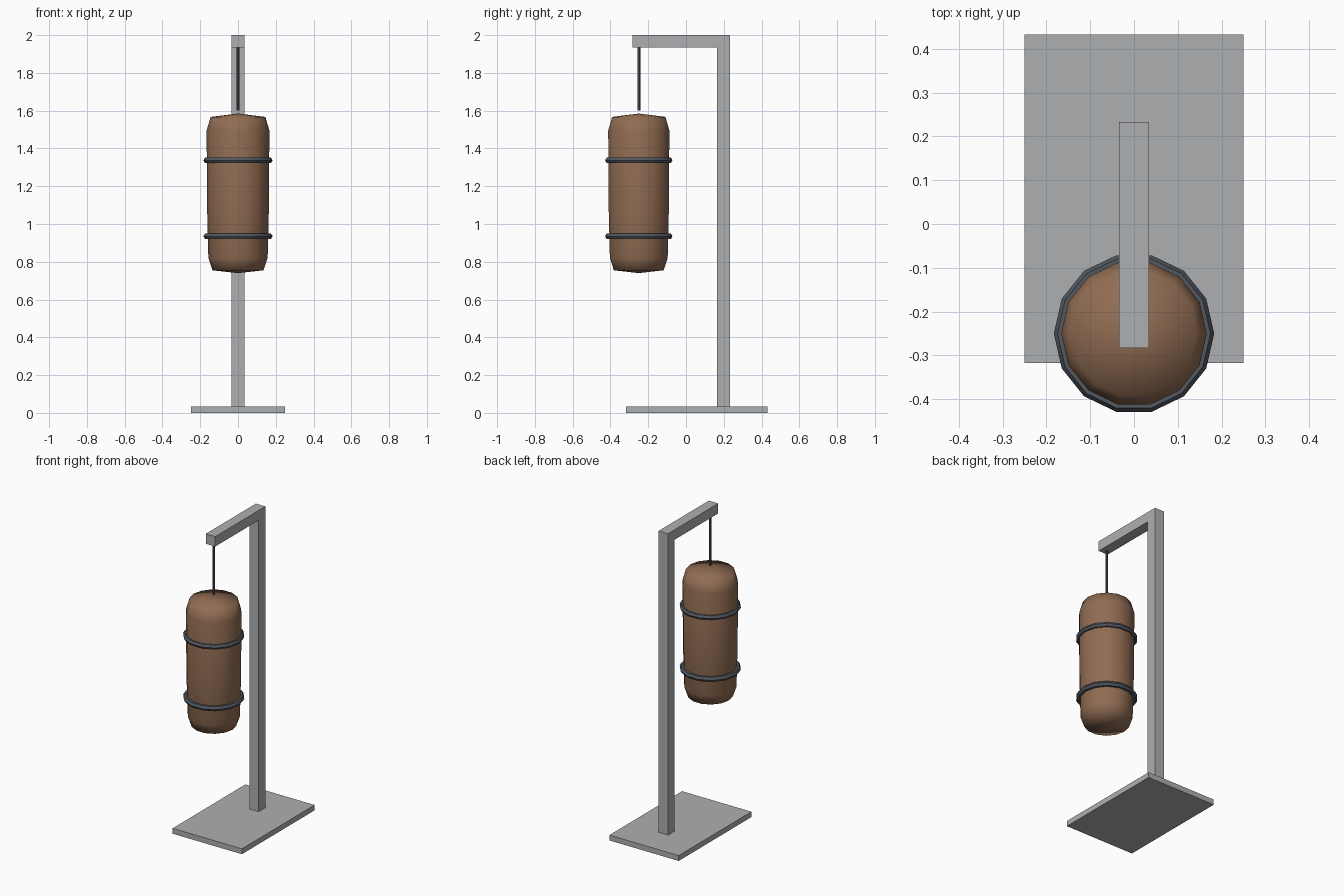
import bpy, bmesh, math
from mathutils import Vector

cube = bpy.data.objects.get("Cube")
if cube:
    bpy.data.objects.remove(cube, do_unlink=True)

SIDES = 14
BAG_Y = -0.25


def material(name, rgb, rough=0.7):
    m = bpy.data.materials.new(name)
    m.use_nodes = True
    m.diffuse_color = (*rgb, 1)
    bsdf = m.node_tree.nodes["Principled BSDF"]
    bsdf.inputs["Base Color"].default_value = (*rgb, 1)
    bsdf.inputs["Roughness"].default_value = rough
    return m


steel = material("grey steel", (0.42, 0.43, 0.44))
leather = material("brown leather", (0.28, 0.15, 0.085))
iron = material("dark iron", (0.085, 0.095, 0.115))


def finish(bm, name, mat, smooth_angle=None):
    bmesh.ops.recalc_face_normals(bm, faces=bm.faces)
    mesh = bpy.data.meshes.new(name)
    bm.to_mesh(mesh)
    bm.free()
    ob = bpy.data.objects.new(name, mesh)
    bpy.context.collection.objects.link(ob)
    mesh.materials.append(mat)
    if smooth_angle:
        bpy.ops.object.select_all(action="DESELECT")
        ob.select_set(True)
        bpy.context.view_layer.objects.active = ob
        bpy.ops.object.shade_smooth_by_angle(angle=math.radians(smooth_angle))
    return ob


def extrude_x(name, outline, half_width, mat):
    """Extrude a (y, z) outline across x."""
    bm = bmesh.new()
    face = bm.faces.new([bm.verts.new((-half_width, y, z)) for y, z in outline])
    out = bmesh.ops.extrude_face_region(bm, geom=[face])
    verts = [g for g in out["geom"] if isinstance(g, bmesh.types.BMVert)]
    bmesh.ops.translate(bm, verts=verts, vec=(2 * half_width, 0, 0))
    return finish(bm, name, mat)


def lathe(name, profile, mat, sides, smooth_angle, closed=False):
    """Spin an (r, z) profile around the bag's vertical axis."""
    bm = bmesh.new()
    centre = Vector((0, BAG_Y, 0))
    verts = [bm.verts.new(centre + Vector((r, 0, z))) for r, z in profile]
    edges = [bm.edges.new(p) for p in zip(verts, verts[1:])]
    if closed:
        edges.append(bm.edges.new((verts[-1], verts[0])))
    bmesh.ops.spin(bm, geom=verts + edges, cent=centre, axis=(0, 0, 1),
                   angle=math.tau, steps=sides, use_merge=True)
    bmesh.ops.remove_doubles(bm, verts=bm.verts, dist=0.0005)
    return finish(bm, name, mat, smooth_angle)


# Floor plate and bent stand
extrude_x("base_plate", [(-0.317, 0), (0.432, 0), (0.432, 0.035), (-0.317, 0.035)],
          0.25, steel)
extrude_x("stand_frame", [(0.165, 0.035), (0.233, 0.035), (0.233, 2), (-0.283, 2),
                          (-0.283, 1.935), (0.165, 1.935)], 0.034, steel)

# Hanging rod
lathe("hanging_rod", [(0, 1.6), (0.008, 1.6), (0.008, 1.935), (0, 1.935)],
      iron, 8, 40)

# Heavy bag with rounded shoulders
lathe("punching_bag", [(0, 0.74), (0.135, 0.755), (0.157, 0.82), (0.164, 1.1),
                       (0.166, 1.495), (0.145, 1.567), (0, 1.585)],
      leather, SIDES, 80)

# Two bands around the bag
for label, z in (("lower", 0.935), ("upper", 1.337)):
    ring = [(0.166 + 0.017 * math.cos(i * math.tau / 6),
             z + 0.017 * math.sin(i * math.tau / 6)) for i in range(6)]
    lathe(label + "_band", ring, iron, SIDES, 30, closed=True)
